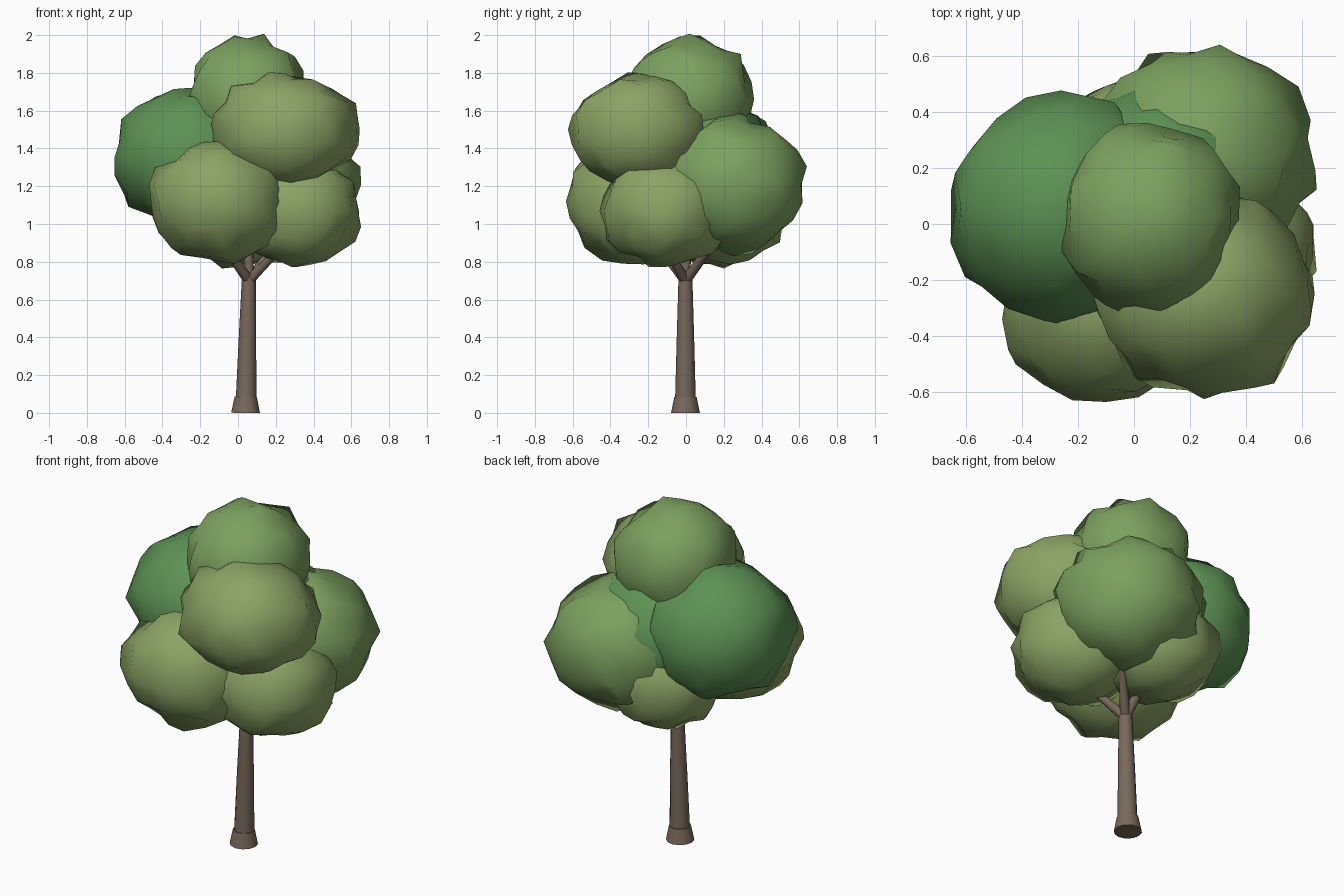
import bpy, bmesh, random
from mathutils import Vector, noise

if "Cube" in bpy.data.objects:
    bpy.data.objects.remove(bpy.data.objects["Cube"])

def material(name, rgb):
    m = bpy.data.materials.new(name)
    m.diffuse_color = (*rgb, 1)
    m.use_nodes = True
    m.node_tree.nodes["Principled BSDF"].inputs["Base Color"].default_value = m.diffuse_color
    return m

BARK = material("bark", (0.19, 0.14, 0.105))
LIGHT = material("leaf_light", (0.26, 0.37, 0.13))
MID = material("leaf_mid", (0.20, 0.355, 0.115))
DARK = material("leaf_dark", (0.11, 0.29, 0.09))

def finish(name, bm, mat, angle):
    bmesh.ops.recalc_face_normals(bm, faces=bm.faces)
    me = bpy.data.meshes.new(name)
    bm.to_mesh(me)
    bm.free()
    ob = bpy.data.objects.new(name, me)
    bpy.context.collection.objects.link(ob)
    me.materials.append(mat)
    bpy.ops.object.select_all(action='DESELECT')
    ob.select_set(True)
    bpy.context.view_layer.objects.active = ob
    bpy.ops.object.shade_smooth_by_angle(angle=angle)
    return me

def tube(name, pts, sides):
    # pts: (x, y, z, radius); rings stand across the overall direction
    bm = bmesh.new()
    axis = Vector(pts[-1][:3]) - Vector(pts[0][:3])
    rot = axis.to_track_quat('Z', 'Y')
    rings = []
    for x, y, z, r in pts:
        ring = bmesh.ops.create_circle(bm, segments=sides, radius=r)["verts"]
        for v in ring:
            v.co = rot @ v.co + Vector((x, y, z))
        rings.append(ring)
    for a, b in zip(rings, rings[1:]):
        for i in range(sides):
            j = (i + 1) % sides
            bm.faces.new((a[i], a[j], b[j], b[i]))
    bm.faces.new(rings[0])
    bm.faces.new(rings[-1])
    finish(name, bm, BARK, 0.9)

def clump(name, centre, radii, mat, seed):
    # ragged leaf ball, shaded softly with normals blended towards a sphere
    random.seed(seed)
    bm = bmesh.new()
    bmesh.ops.create_icosphere(bm, subdivisions=3, radius=1)
    shift = Vector((seed * 7.3, seed * 3.1, seed * 5.7))
    for v in bm.verts:
        d = v.co.normalized()
        k = 1 + 0.10 * noise.noise(d * 3 + shift) + random.uniform(-0.065, 0.065)
        v.co = Vector([c + r * a * k for c, r, a in zip(centre, radii, d)])
    me = finish(name, bm, mat, 3.1)
    c = Vector(centre)
    me.normals_split_custom_set_from_vertices(
        [((v.co - c).normalized() * 0.75 + v.normal * 0.25).normalized() for v in me.vertices])

# trunk and flared foot
tube("trunk", [(0.042, -0.003, 0.02, 0.056), (0.05, -0.003, 0.4, 0.046),
               (0.058, -0.003, 0.74, 0.036)], 12)
tube("trunk_foot", [(0.04, -0.003, 0, 0.076), (0.041, -0.003, 0.085, 0.059)], 12)

# branches into the crown
for i, tip in enumerate([(-0.12, -0.2, 0.95), (0.28, -0.14, 0.93), (0.02, 0.2, 0.97),
                         (0.24, 0.18, 0.95), (0.05, 0.02, 1.4)]):
    tube(f"branch_{i + 1}", [(0.058, -0.003, 0.70, 0.028), (*tip, 0.018)], 8)

# crown
clump("crown_core", (0.08, 0.10, 1.29), (0.39, 0.39, 0.37), DARK, 8)
clump("crown_top", (0.05, 0.02, 1.66), (0.32, 0.34, 0.33), MID, 1)
clump("crown_left", (-0.26, 0.06, 1.35), (0.40, 0.40, 0.37), DARK, 2)
clump("crown_front_upper", (0.25, -0.25, 1.50), (0.39, 0.36, 0.29), LIGHT, 3)
clump("crown_front_lower", (-0.10, -0.28, 1.12), (0.37, 0.35, 0.32), LIGHT, 4)
clump("crown_right_lower", (0.31, -0.11, 1.07), (0.34, 0.34, 0.29), LIGHT, 5)
clump("crown_back_right", (0.24, 0.25, 1.21), (0.40, 0.38, 0.35), MID, 6)
clump("crown_back_lower", (0.0, 0.20, 1.06), (0.32, 0.32, 0.29), LIGHT, 7)
